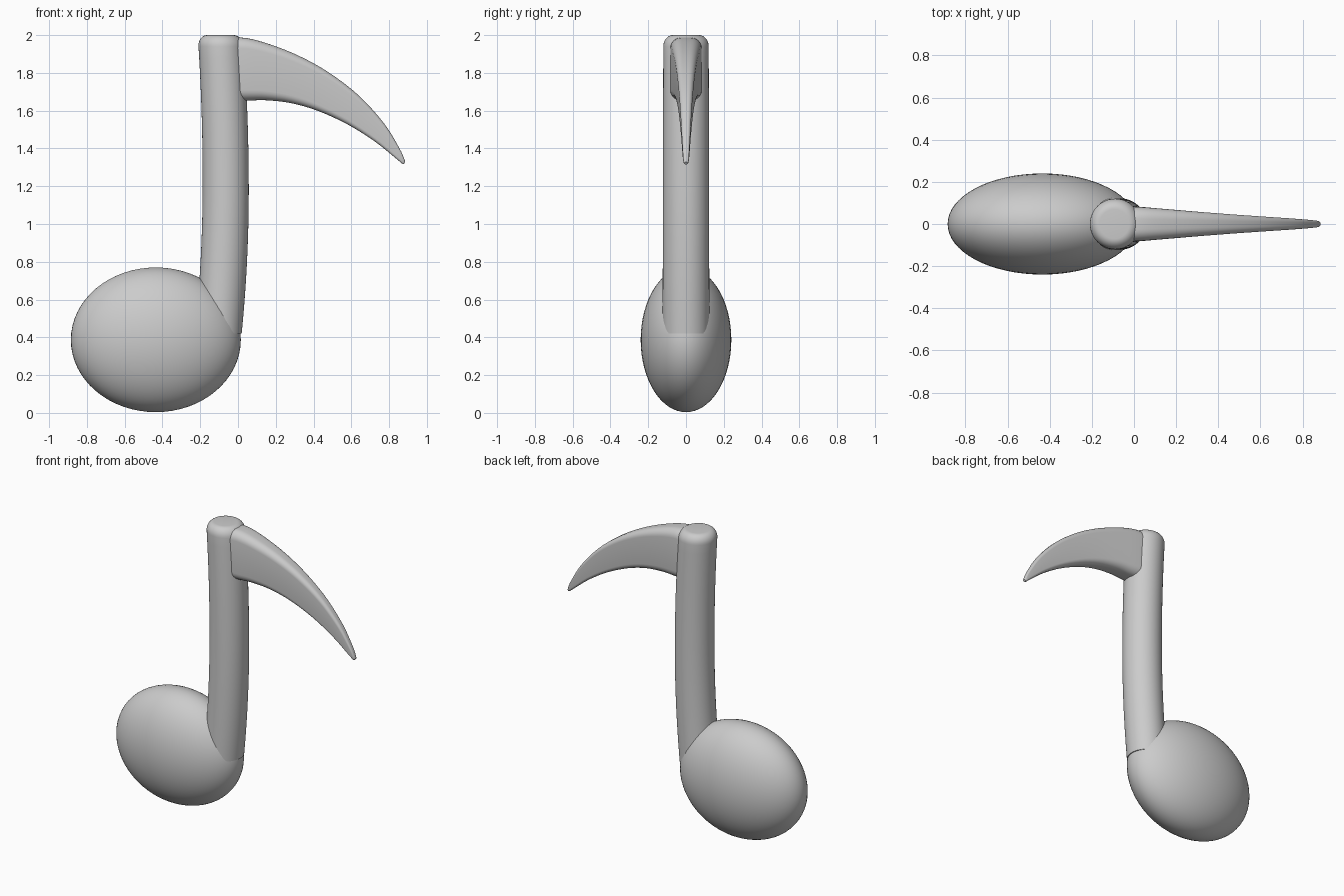
import bpy, bmesh, math
from mathutils import Vector

if "Cube" in bpy.data.objects:
    bpy.data.objects.remove(bpy.data.objects["Cube"])


def loft(name, rings):
    """Skin a list of closed point rings and cap both ends."""
    bm = bmesh.new()
    rows = [[bm.verts.new(p) for p in ring] for ring in rings]
    n = len(rows[0])
    for a, b in zip(rows, rows[1:]):
        for i in range(n):
            j = (i + 1) % n
            bm.faces.new((a[i], a[j], b[j], b[i]))
    bm.faces.new(rows[0])
    bm.faces.new(rows[-1])
    bmesh.ops.recalc_face_normals(bm, faces=bm.faces)
    mesh = bpy.data.meshes.new(name)
    bm.to_mesh(mesh)
    bm.free()
    obj = bpy.data.objects.new(name, mesh)
    bpy.context.collection.objects.link(obj)
    smooth(obj)
    return obj


def smooth(obj):
    bpy.ops.object.select_all(action='DESELECT')
    obj.select_set(True)
    bpy.context.view_layer.objects.active = obj
    bpy.ops.object.shade_smooth_by_angle(angle=math.radians(40))


def catmull(rows, steps):
    """Smoothly interpolate rows of numbers."""
    out = []
    for i in range(len(rows) - 1):
        quad = [rows[max(i - 1, 0)], rows[i], rows[i + 1], rows[min(i + 2, len(rows) - 1)]]
        for s in range(steps):
            t = s / steps
            out.append([0.5 * (2 * b + (c - a) * t + (2 * a - 5 * b + 4 * c - d) * t * t
                               + (3 * b - a - 3 * c + d) * t ** 3)
                        for a, b, c, d in zip(*quad)])
    return out + [list(rows[-1])]


# Note head: flattened ellipsoid
bpy.ops.mesh.primitive_uv_sphere_add(segments=64, ring_count=32, radius=1,
                                     location=(-0.435, 0, 0.387))
head = bpy.context.object
head.name = "note_head"
head.scale = (0.45, 0.24, 0.383)
smooth(head)


# Stem: slightly bowed round post with a rounded top
def stem_ring(z, inset=0.0):
    k = 0.044 if z > 1.2 else 0.065
    cx = -0.065 - k * (z - 1.2) ** 2
    r = 0.124 - 0.004 * (z - 0.4) / 1.6 - inset
    return [Vector((cx + r * math.cos(a), r * math.sin(a), z))
            for a in (math.tau * i / 48 for i in range(48))]


BEVEL_R, BEVEL_H = 0.05, 0.06
stem = [stem_ring(0.42 + (2 - BEVEL_H - 0.42) * i / 24) for i in range(25)]
for i in range(1, 9):
    a = math.pi / 2 * i / 8
    stem.append(stem_ring(2 - BEVEL_H * (1 - math.sin(a)), BEVEL_R * (1 - math.cos(a))))
loft("stem", stem)

# Flag: curved horn; each station is top x, top z, bottom x, bottom z, half thickness
stations = [
    (-0.06, 1.985, -0.03, 1.650, 0.086),
    (0.04, 1.985, 0.05, 1.653, 0.080),
    (0.167, 1.952, 0.15, 1.655, 0.070),
    (0.325, 1.889, 0.28, 1.640, 0.057),
    (0.484, 1.800, 0.42, 1.600, 0.045),
    (0.643, 1.677, 0.575, 1.530, 0.034),
    (0.775, 1.530, 0.72, 1.440, 0.025),
    (0.854, 1.402, 0.83, 1.352, 0.018),
    (0.880, 1.345, 0.866, 1.322, 0.014),
    (0.885, 1.328, 0.876, 1.316, 0.009),
]


def flag_ring(row):
    tx, tz, bx, bz, h = row
    top, bottom = Vector((tx, 0, tz)), Vector((bx, 0, bz))
    mid, up = (top + bottom) / 2, (top - bottom).normalized()
    half = (top - bottom).length / 2
    r = min(0.7 * h, 0.9 * half)
    pts = []
    for q, (sy, sz) in enumerate(((1, 1), (-1, 1), (-1, -1), (1, -1))):
        for i in range(7):
            a = math.pi / 2 * (q + i / 6)
            y = sy * (h - r) + r * math.cos(a)
            z = sz * (half - r) + r * math.sin(a)
            pts.append(mid + up * z + Vector((0, y, 0)))
    return pts


loft("flag", [flag_ring(row) for row in catmull(stations, 4)])
